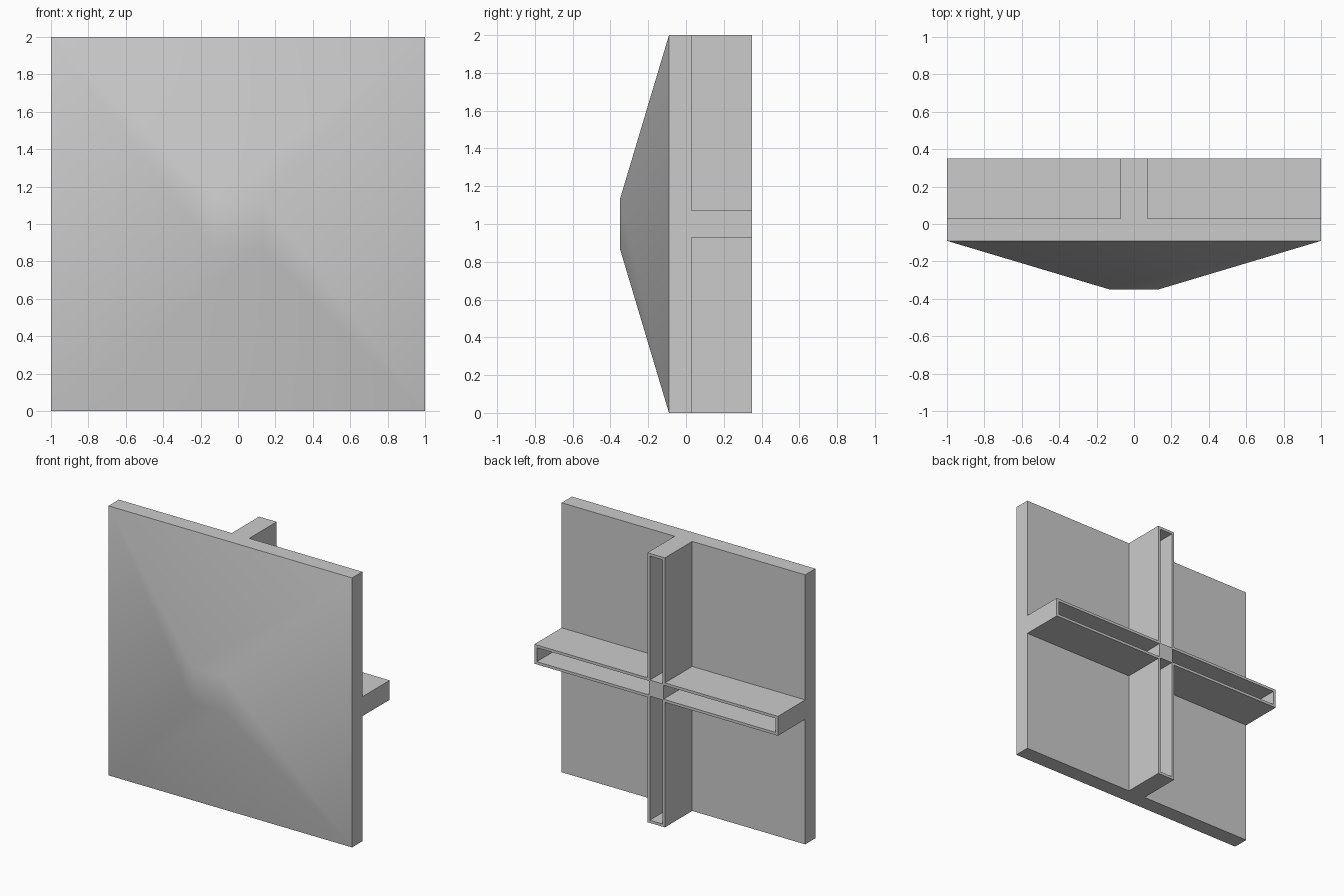
import bpy
import bmesh
from mathutils import Matrix, Vector

cube = bpy.data.objects.get("Cube")
if cube:
    bpy.data.objects.remove(cube, do_unlink=True)

FRONT, BACK, RIB_END = -0.09, 0.03, 0.35   # depths along y
NOSE_Y, NOSE = -0.35, 0.13                 # flat tip of the pyramid
RIB, WALL, INNER = 0.072, 0.02, 0.06       # rib half width, wall, pocket start

grey = bpy.data.materials.new("plain_grey")
grey.use_nodes = True
grey.diffuse_color = (0.6, 0.6, 0.6, 1)
grey.node_tree.nodes["Principled BSDF"].inputs["Base Color"].default_value = (0.6, 0.6, 0.6, 1)


def finish(name, bm):
    bmesh.ops.recalc_face_normals(bm, faces=bm.faces)
    mesh = bpy.data.meshes.new(name)
    bm.to_mesh(mesh)
    bm.free()
    mesh.materials.append(grey)
    obj = bpy.data.objects.new(name, mesh)
    bpy.context.collection.objects.link(obj)
    return obj


def box(bm, lo, hi):
    lo, hi = Vector(lo), Vector(hi)
    matrix = Matrix.Translation((lo + hi) / 2) @ Matrix.Diagonal((*(hi - lo), 1))
    return bmesh.ops.create_cube(bm, size=1, matrix=matrix)["verts"]


# Plate with a cross of ribs drawn out of its back face
bm = bmesh.new()
box(bm, (-1, FRONT, 0), (1, BACK, 2))
bm.normal_update()
for axis, centre in ((Vector((1, 0, 0)), 0), (Vector((0, 0, 1)), 1)):
    for side in (-RIB, RIB):
        back = [f for f in bm.faces if f.normal.y > 0.9]
        geom = back + list({e for f in back for e in f.edges})
        bmesh.ops.bisect_plane(bm, geom=geom, plane_co=axis * (centre + side), plane_no=axis)
cross = [f for f in bm.faces if f.normal.y > 0.9
         and min(abs(f.calc_center_median().x), abs(f.calc_center_median().z - 1)) < RIB]
result = bmesh.ops.extrude_face_region(bm, geom=cross)
bmesh.ops.delete(bm, geom=cross, context='FACES_ONLY')
raised = [v for v in result["geom"] if isinstance(v, bmesh.types.BMVert)]
bmesh.ops.translate(bm, verts=raised, vec=(0, RIB_END - BACK, 0))

# Blunt pyramid drawn out of the front face
bm.normal_update()
front = [f for f in bm.faces if f.normal.y < -0.9]
result = bmesh.ops.extrude_face_region(bm, geom=front)
bmesh.ops.delete(bm, geom=front, context='FACES_ONLY')
for v in result["geom"]:
    if isinstance(v, bmesh.types.BMVert):
        v.co = (NOSE if v.co.x > 0 else -NOSE, NOSE_Y, 1 + (NOSE if v.co.z > 1 else -NOSE))
panel = finish("pyramid_panel", bm)

# One long pocket in each rib arm, open to the back
bm = bmesh.new()
half = RIB - WALL
for quarter in range(4):
    verts = box(bm, (INNER, BACK + 0.005, -half), (1 - WALL, RIB_END + 0.1, half))
    turn = Matrix.Rotation(quarter * 1.5707963, 4, 'Y')
    bmesh.ops.transform(bm, matrix=Matrix.Translation((0, 0, 1)) @ turn, verts=verts)
cutter = finish("pocket_cutter", bm)
cutter.hide_render = True
cutter.hide_viewport = True
cutter.display_type = 'WIRE'

cut = panel.modifiers.new("pockets", 'BOOLEAN')
cut.operation = 'DIFFERENCE'
cut.solver = 'EXACT'
cut.object = cutter

# Apply the cut, then smooth only the shallow pyramid edges
bpy.ops.object.select_all(action='DESELECT')
panel.select_set(True)
bpy.context.view_layer.objects.active = panel
bpy.ops.object.modifier_apply(modifier=cut.name)
bpy.data.objects.remove(cutter, do_unlink=True)
bpy.ops.object.shade_smooth_by_angle(angle=0.6)
